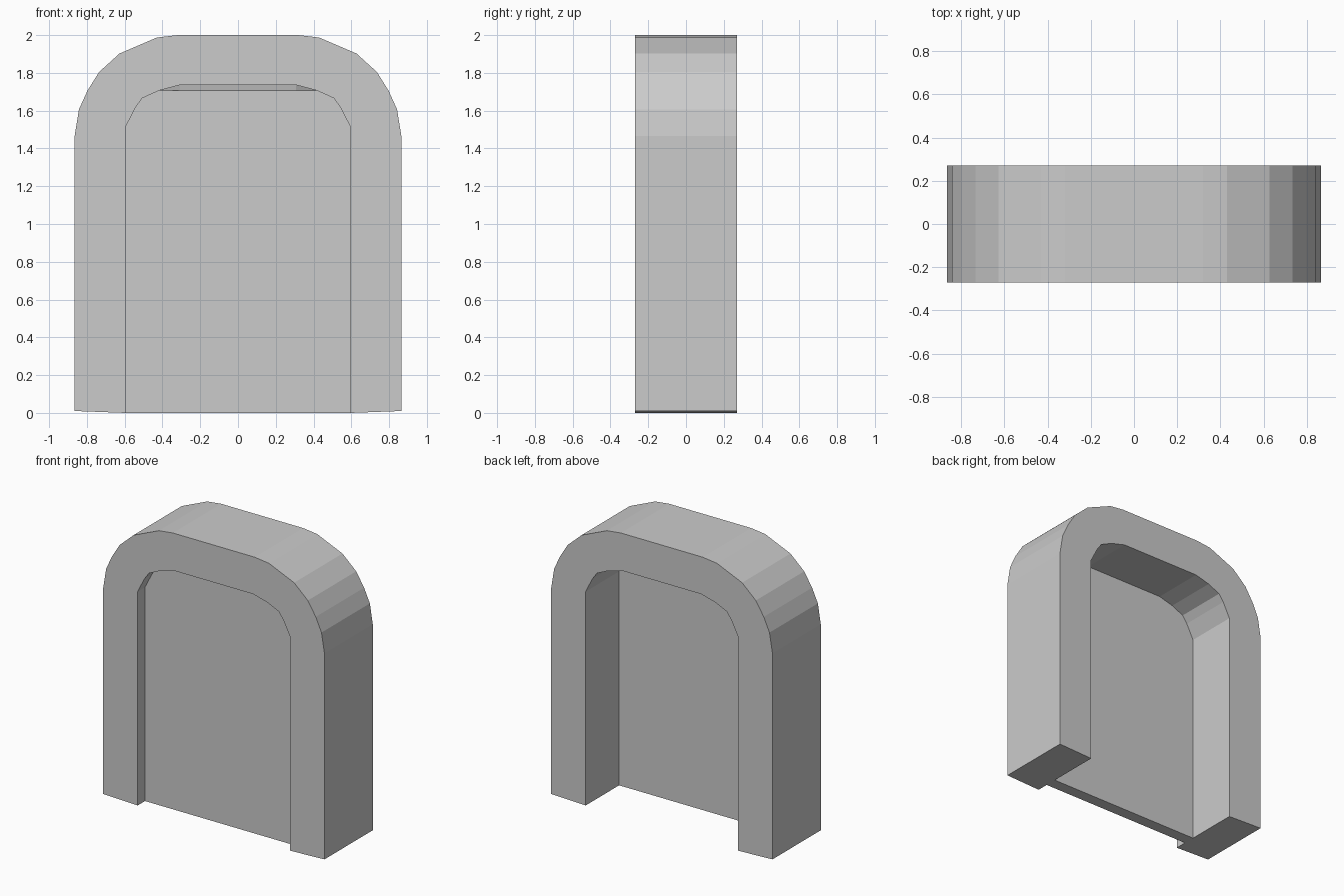
import bpy, bmesh

if "Cube" in bpy.data.objects:
    bpy.data.objects.remove(bpy.data.objects["Cube"])

# Right-hand half profiles (x, z), from the floor up
OUTER = [(0.865, 0.01), (0.865, 1.465), (0.842, 1.607), (0.797, 1.706),
         (0.735, 1.805), (0.628, 1.902), (0.43, 1.987), (0.32, 2.0)]
INNER = [(0.596, 0.0), (0.596, 1.512), (0.543, 1.616), (0.507, 1.666),
         (0.417, 1.707), (0.308, 1.736)]


def mirrored(half):
    """Full arch path, right foot over the top to left foot."""
    return half + [(-x, z) for x, z in reversed(half)]


def prism(name, front, back, y0, y1):
    """Solid between a front profile and a back profile of equal length."""
    bm = bmesh.new()
    f = [bm.verts.new((x, y0, z)) for x, z in front]
    b = [bm.verts.new((x, y1, z)) for x, z in back]
    n = len(f)
    bm.faces.new(f)
    bm.faces.new(b[::-1])
    for i in range(n):
        j = (i + 1) % n
        bm.faces.new((f[i], b[i], b[j], f[j]))
    bmesh.ops.recalc_face_normals(bm, faces=bm.faces)
    mesh = bpy.data.meshes.new(name)
    bm.to_mesh(mesh)
    bm.free()
    obj = bpy.data.objects.new(name, mesh)
    bpy.context.collection.objects.link(obj)
    return obj


# Thick arched frame, open at the bottom
arch = mirrored(OUTER) + mirrored(INNER)[::-1]
prism("arch_frame", arch, arch, -0.27, 0.27)

# Recessed panel, its front top edge sloping down from the arch
panel_back = mirrored(INNER)
panel_front = [(x, min(z, 1.707)) for x, z in panel_back]
prism("door_panel", panel_front, panel_back, -0.187, -0.104)
